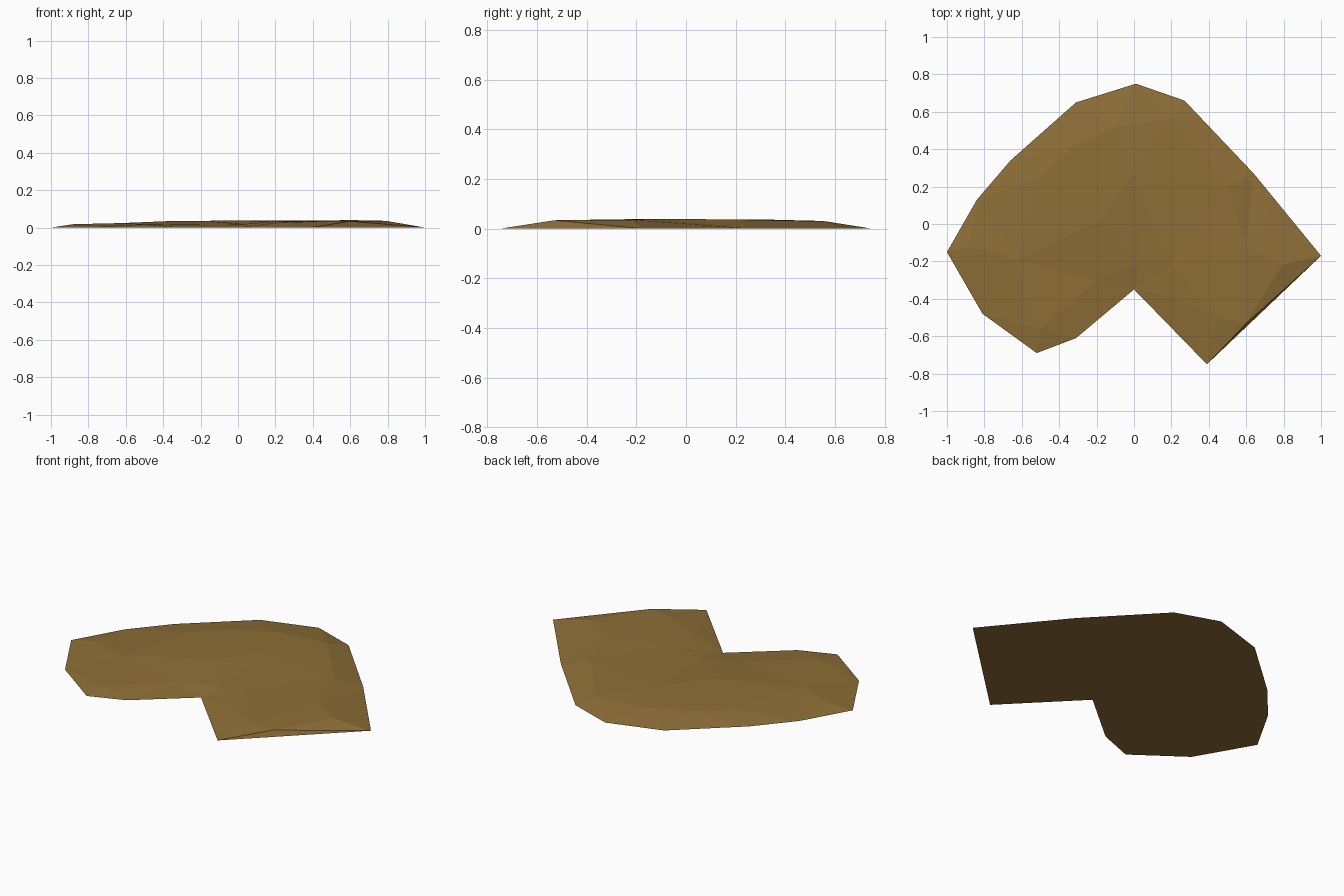
import bpy
import bmesh
from mathutils import Vector
from mathutils.geometry import delaunay_2d_cdt

cube = bpy.data.objects.get("Cube")
if cube:
    bpy.data.objects.remove(cube, do_unlink=True)

# Ground outline of the patch, counter-clockwise
outline = [(0.01, .75), (-.31, .65), (-.66, .34), (-.84, .13), (-1, -.15),
           (-.81, -.48), (-.52, -.69), (-.31, -.61), (0, -.35),
           (.39, -.75), (1, -.17), (.64, .27), (.27, .66)]

# Raised points of the uneven top: x, y, height
bumps = [(-.88, -.12, .018), (-.62, -.19, .024), (-.38, -.07, .034),
         (-.5, -.56, .018), (-.2, -.3, .017), (.03, -.21, .018),
         (.2, -.21, .033), (.22, -.39, .026), (.45, -.5, .034),
         (.6, -.53, .034), (.79, -.22, .036), (.6, -.12, .04),
         (0, .28, .038), (-.18, .02, .036), (-.5, .25, .028),
         (-.32, .42, .03), (-.1, .52, .032), (.2, .56, .03), (.5, .2, .037)]

# Triangulate the top inside the outline
count = len(outline)
flat = [Vector(p) for p in outline] + [Vector(b[:2]) for b in bumps]
heights = [0] * count + [b[2] for b in bumps]
border = [(i, (i + 1) % count) for i in range(count)]
points, _, faces, sources, _, _ = delaunay_2d_cdt(flat, border, [], 1, 1e-5)

bm = bmesh.new()
verts = [bm.verts.new((p.x, p.y, heights[s[0]] if s else 0))
         for p, s in zip(points, sources)]
for f in faces:
    bm.faces.new([verts[i] for i in f])

# Flat underside
rim = {s: i for i, src in enumerate(sources) for s in src}
bm.faces.new([verts[rim[i]] for i in reversed(range(count))])
bmesh.ops.recalc_face_normals(bm, faces=bm.faces)

mesh = bpy.data.meshes.new("dirt_patch")
bm.to_mesh(mesh)
bm.free()

# Earth colour
earth = bpy.data.materials.new("earth brown")
earth.use_nodes = True
colour = (.27, .158, .038, 1)
earth.diffuse_color = colour
earth.node_tree.nodes["Principled BSDF"].inputs["Base Color"].default_value = colour
mesh.materials.append(earth)

patch = bpy.data.objects.new("dirt_patch", mesh)
bpy.context.collection.objects.link(patch)
